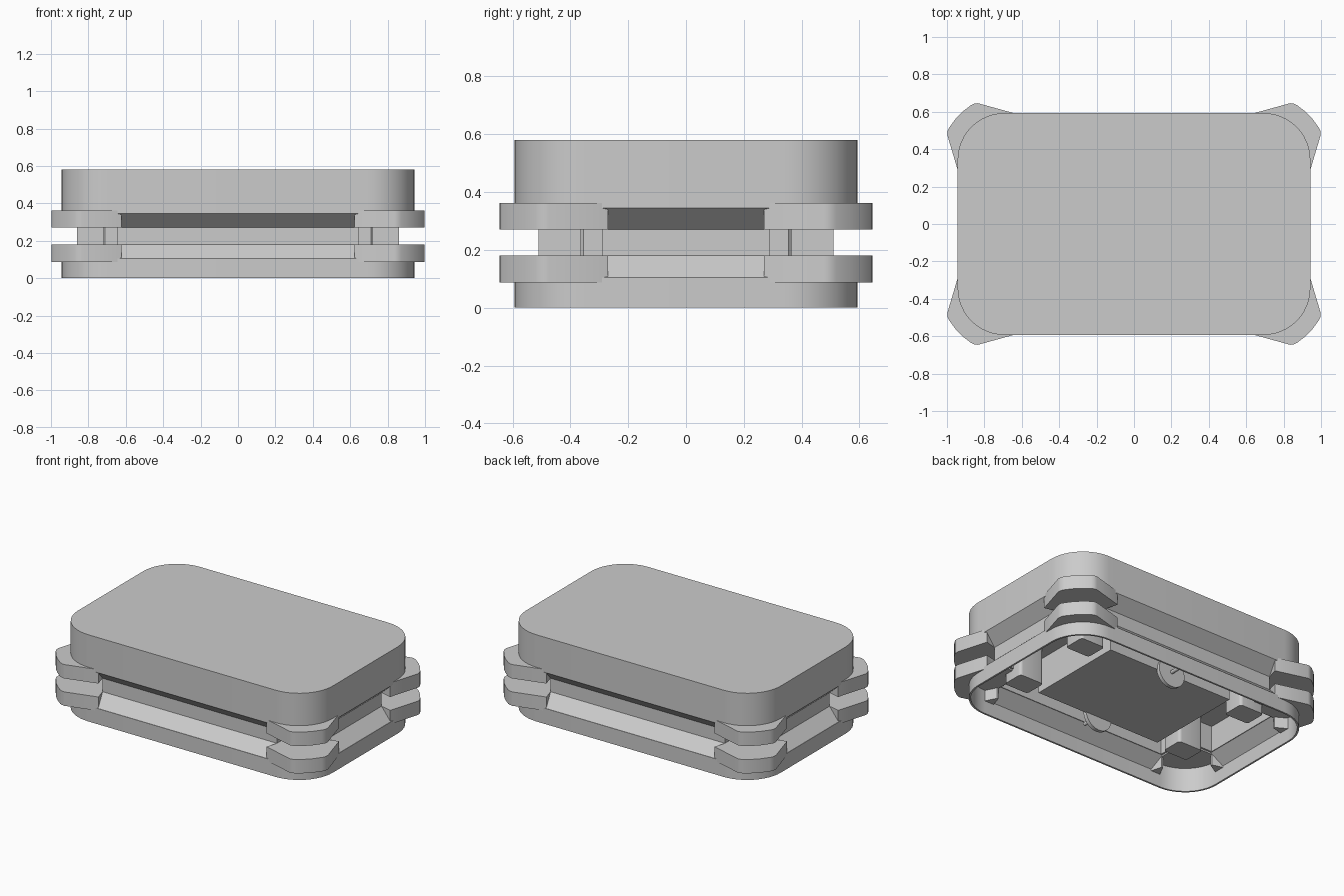
import bpy, bmesh, math
from mathutils import Matrix

cube = bpy.data.objects.get("Cube")
if cube:
    bpy.data.objects.remove(cube, do_unlink=True)

grey = bpy.data.materials.new("plain_grey")
grey.use_nodes = True
COLOUR = (0.6, 0.6, 0.6, 1)
grey.diffuse_color = COLOUR
grey.node_tree.nodes["Principled BSDF"].inputs["Base Color"].default_value = COLOUR


def finish(name, bm, smooth=False):
    bmesh.ops.recalc_face_normals(bm, faces=bm.faces[:])
    mesh = bpy.data.meshes.new(name)
    bm.to_mesh(mesh)
    bm.free()
    mesh.materials.append(grey)
    ob = bpy.data.objects.new(name, mesh)
    bpy.context.collection.objects.link(ob)
    if smooth:
        bpy.ops.object.select_all(action='DESELECT')
        ob.select_set(True)
        bpy.context.view_layer.objects.active = ob
        bpy.ops.object.shade_smooth_by_angle(angle=math.radians(30))
    return ob


def mirror_quarter(quarter):
    """Full outline from the +x +y quarter, listed from the x side to the y side."""
    back = quarter[::-1]
    return (quarter + [(-x, y) for x, y in back]
            + [(-x, -y) for x, y in quarter] + [(x, -y) for x, y in back])


def corner_arc(hx, hy, r, steps=12):
    angles = [math.pi / 2 * i / steps for i in range(steps + 1)]
    return [(hx - r + r * math.cos(a), hy - r + r * math.sin(a)) for a in angles]


def prism(bm, outline, z0, z1):
    face = bm.faces.new([bm.verts.new((x, y, z0)) for x, y in outline])
    out = bmesh.ops.extrude_face_region(bm, geom=[face])["geom"]
    for v in out:
        if isinstance(v, bmesh.types.BMVert):
            v.co.z = z1


def corner_prisms(bm, outline, z0, z1):
    for sx in (-1, 1):
        for sy in (-1, 1):
            prism(bm, [(x * sx, y * sy) for x, y in outline], z0, z1)


def ring(bm, outer, inner, z0, z1):
    n = len(outer)
    loops = [[bm.verts.new((x, y, z)) for x, y in o]
             for o, z in ((outer, z0), (outer, z1), (inner, z1), (inner, z0))]
    for a, b in zip(loops, loops[1:] + loops[:1]):
        for i in range(n):
            j = (i + 1) % n
            bm.faces.new((a[i], a[j], b[j], b[i]))


# Lid and open-bottomed base
HX, HY, R, WALL = 0.943, 0.593, 0.25, 0.012
body = mirror_quarter(corner_arc(HX, HY, R))
inner_arc = corner_arc(HX - WALL, HY - WALL, R - WALL)
bm = bmesh.new()
prism(bm, body, 0.345, 0.58)
finish("lid", bm, True)

bm = bmesh.new()
ring(bm, body, mirror_quarter(inner_arc), 0, 0.105)
finish("base_rim", bm, True)

# Recessed cross-shaped waist, stepped around a post at each inner corner
step = [(0.86, 0.29), (0.72, 0.29), (0.72, 0.355), (0.71, 0.365), (0.645, 0.365), (0.645, 0.51)]
bm = bmesh.new()
ring(bm, mirror_quarter(step),
     mirror_quarter([(x - WALL, y - WALL) for x, y in step]), 0.17, 0.345)
finish("waist_wall", bm)

# Sloped channel walls above and below the waist, on all four sides
bm = bmesh.new()
for along_x, edge, waist, half in ((True, HY, 0.51, 0.645), (False, HX, 0.86, 0.29)):
    for side in (-1, 1):
        for z_edge, z_waist in ((0.103, 0.18), (0.345, 0.27)):
            dz = -WALL if z_edge < z_waist else WALL
            profile = [(edge, z_edge), (waist, z_waist),
                       (waist - WALL, z_waist + dz / 2), (edge - WALL, z_edge + dz / 2)]
            ends = []
            for t in (-half, half):
                ends.append([bm.verts.new((t, side * d, z) if along_x else (side * d, t, z))
                             for d, z in profile])
            for i in range(4):
                j = (i + 1) % 4
                bm.faces.new((ends[0][i], ends[0][j], ends[1][j], ends[1][i]))
            bm.faces.new(ends[0])
            bm.faces.new(ends[1])
finish("sloped_channels", bm)

# Corner bumpers with undercut ends: solid above, hollow inside the rim below
bumper = [(0.937, 0.27), (0.998, 0.475), (0.996, 0.5), (0.985, 0.52),
          (0.95, 0.567), (0.915, 0.602), (0.872, 0.635), (0.855, 0.643),
          (0.835, 0.646), (0.622, 0.587)]
bm = bmesh.new()
corner_prisms(bm, bumper + step[::-1], 0.27, 0.363)
finish("upper_corner_bumpers", bm, True)

bm = bmesh.new()
corner_prisms(bm, bumper + step[::-1], 0.16, 0.18)
flange_inside = [step[-1], (0.657, 0.51)] + inner_arc[::-1] + [(0.86, 0.302), step[0]]
corner_prisms(bm, bumper + flange_inside, 0.087, 0.18)
finish("lower_corner_bumpers", bm, True)

# Inner block and corner posts hanging under the lid
bm = bmesh.new()
prism(bm, mirror_quarter([(0.47, 0.34)]), 0.12, 0.35)
finish("inner_block", bm)

bm = bmesh.new()
post = mirror_quarter(corner_arc(0.09, 0.075, 0.02, 4))
corner_prisms(bm, [(x + 0.629, y + 0.289) for x, y in post], 0.1, 0.35)
finish("inner_posts", bm, True)

# Round tabs with pins on the long sides of the block
bm = bmesh.new()
for side in (-1, 1):
    for radius, depth, y in ((0.1, 0.025, 0.345), (0.012, 0.13, 0.4)):
        place = Matrix.Translation((0, side * y, 0.13)) @ Matrix.Rotation(math.pi / 2, 4, 'X')
        bmesh.ops.create_cone(bm, cap_ends=True, segments=24, radius1=radius,
                              radius2=radius, depth=depth, matrix=place)
finish("pin_tabs", bm, True)
